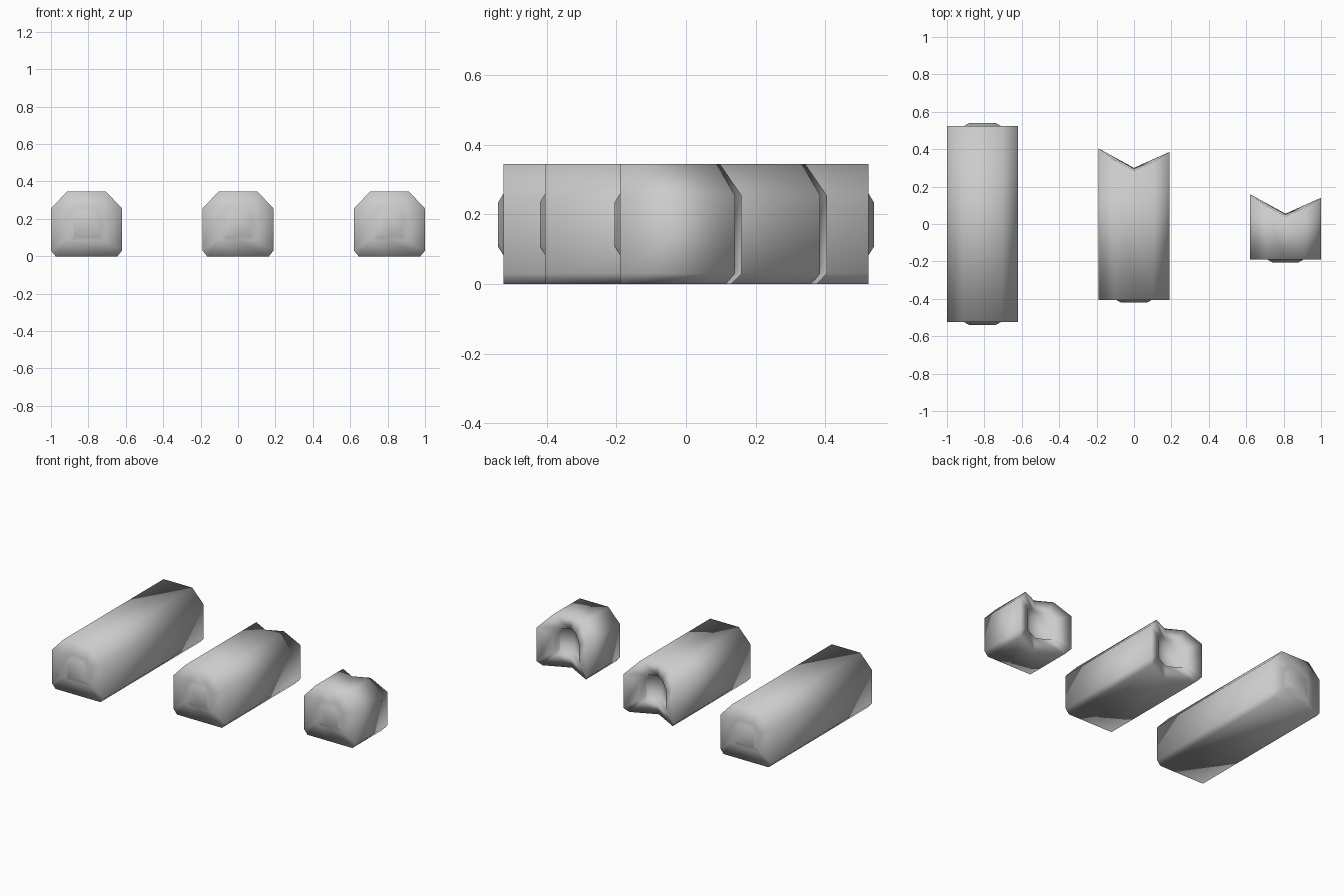
import bpy
import bmesh

cube = bpy.data.objects.get("Cube")
if cube:
    bpy.data.objects.remove(cube, do_unlink=True)

mat = bpy.data.materials.new("plain_grey")
mat.use_nodes = True
grey = (0.6, 0.6, 0.6, 1)
mat.diffuse_color = grey
mat.node_tree.nodes["Principled BSDF"].inputs["Base Color"].default_value = grey

TOP, MID = 0.345, 0.17
# Right half of the cross-section, bottom to top
HALF = [(0.165, 0), (0.19, 0.03), (0.19, 0.255), (0.105, TOP)]


def section(scale, split):
    """Closed chamfered outline, with centre points when split."""
    pts = HALF + [(-x, z) for x, z in reversed(HALF)]
    if split:
        pts = [(0, 0)] + HALF + [(0, TOP)] + [(-x, z) for x, z in reversed(HALF)]
    return [(x * scale, MID + (z - MID) * scale) for x, z in pts]


def notch(depth, base, lean):
    """V-shaped end surface, set back a little along its top and bottom."""
    def y(x, z):
        back = lean if z < 0.01 or z > 0.3 else 0
        return base + abs(x) * (0.55 if x < 0 else 0.45) - back - depth
    return y


def flat(y):
    return lambda x, z: y


def bar(name, cx, rings, split):
    """Loft outlines along y, then close both ends."""
    bm = bmesh.new()
    loops = []
    for scale, y_at in rings:
        loops.append([bm.verts.new((cx + x, y_at(x, z), z))
                      for x, z in section(scale, split)])
    n = len(loops[0])
    for a, b in zip(loops, loops[1:]):
        for i in range(n):
            j = (i + 1) % n
            bm.faces.new((a[i], a[j], b[j], b[i]))
    for loop in (loops[0], loops[-1]):
        if split:
            h = n // 2
            bm.faces.new(loop[:h + 1])
            bm.faces.new(loop[h:] + loop[:1])
        else:
            bm.faces.new(loop)
    bmesh.ops.recalc_face_normals(bm, faces=bm.faces)
    for f in bm.faces:
        f.smooth = True
    mesh = bpy.data.meshes.new(name)
    bm.to_mesh(mesh)
    bm.free()
    mesh.materials.append(mat)
    obj = bpy.data.objects.new(name, mesh)
    bpy.context.collection.objects.link(obj)


def front_end(y):
    # Shallow raised panel, then the full outline
    return [(0.37, flat(y - 0.015)), (0.51, flat(y)), (1, flat(y))]


def notched_end(y):
    # Full outline, then a recessed panel in the V
    return [(1, notch(0, y, 0.015)), (0.53, notch(0, y, 0)),
            (0.45, notch(0.04, y, 0))]


long_back = [(1, flat(0.525)), (0.51, flat(0.525)), (0.37, flat(0.54))]
bar("long_bar", -0.81, front_end(-0.525) + long_back, False)
bar("medium_notched_bar", 0, front_end(-0.405) + notched_end(0.3), True)
bar("short_notched_bar", 0.81, front_end(-0.19) + notched_end(0.055), True)
